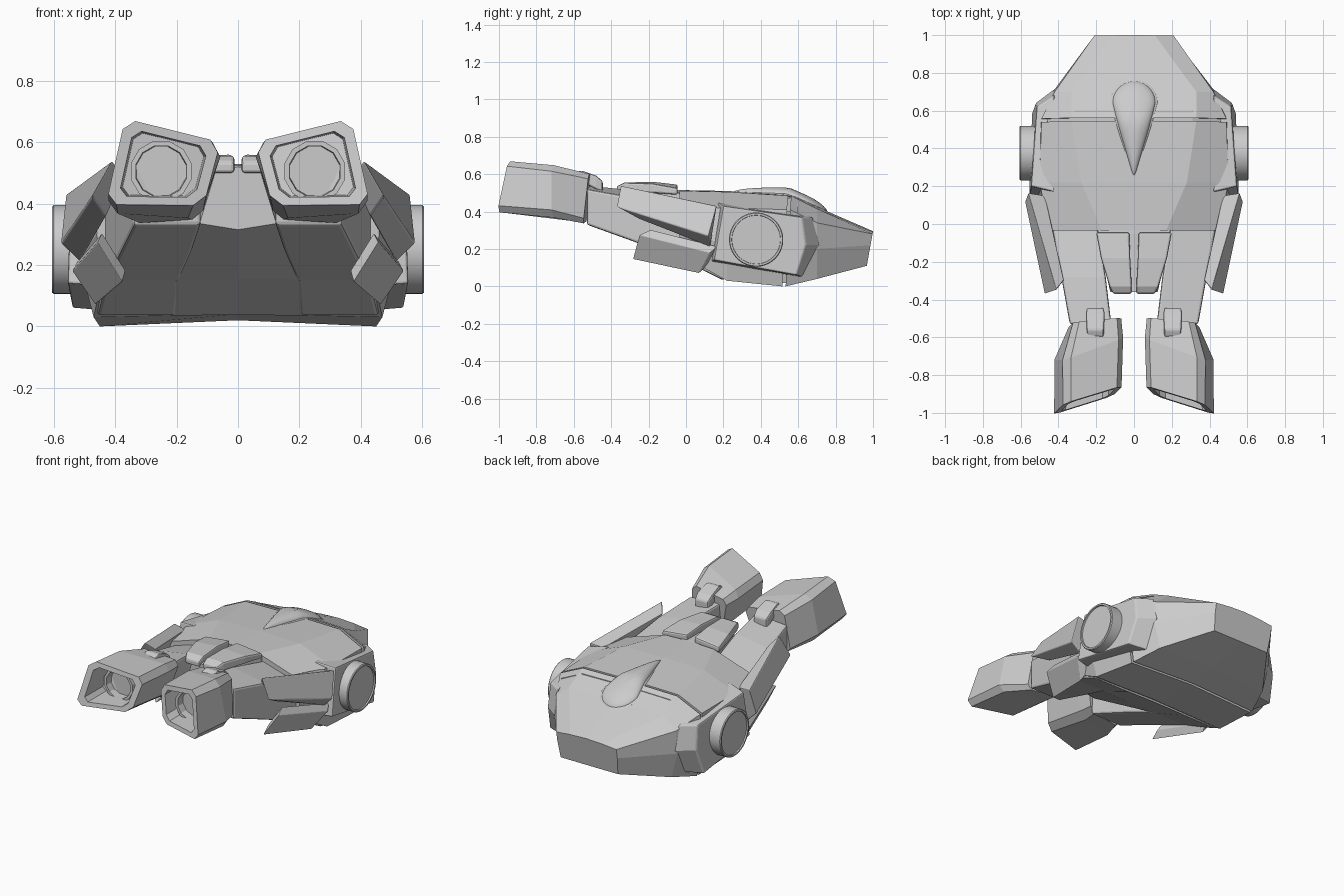
import bpy
import bmesh
import math
from mathutils import Vector

default_cube = bpy.data.objects.get("Cube")
if default_cube:
    bpy.data.objects.remove(default_cube)

GREY = (0.6, 0.6, 0.6, 1)
hull_grey = bpy.data.materials.new("hull_grey")
hull_grey.diffuse_color = GREY
hull_grey.use_nodes = True
hull_grey.node_tree.nodes["Principled BSDF"].inputs["Base Color"].default_value = GREY


def finish(name, mesh_data, mirrored=False, bevel=0.0, smooth=False):
    """Turn a bmesh into an object with its modifiers and material."""
    bmesh.ops.recalc_face_normals(mesh_data, faces=mesh_data.faces)
    mesh = bpy.data.meshes.new(name)
    mesh_data.to_mesh(mesh)
    mesh_data.free()
    mesh.materials.append(hull_grey)
    part = bpy.data.objects.new(name, mesh)
    bpy.context.collection.objects.link(part)
    if smooth:
        bpy.ops.object.select_all(action="DESELECT")
        part.select_set(True)
        bpy.context.view_layer.objects.active = part
        bpy.ops.object.shade_smooth_by_angle(angle=math.radians(35))
    if bevel:
        modifier = part.modifiers.new("edge_bevel", "BEVEL")
        modifier.width = bevel
        modifier.segments = 2
        modifier.limit_method = "ANGLE"
        modifier.angle_limit = math.radians(35)
    if mirrored:
        part.modifiers.new("mirror", "MIRROR")


def loft(name, rings, **options):
    """Skin a list of equal rings of points and cap both ends."""
    mesh_data = bmesh.new()
    loops = [[mesh_data.verts.new(point) for point in ring] for ring in rings]
    count = len(loops[0])
    for first, second in zip(loops, loops[1:]):
        for i in range(count):
            j = (i + 1) % count
            mesh_data.faces.new((first[i], first[j], second[j], second[i]))
    mesh_data.faces.new(loops[0])
    mesh_data.faces.new(loops[-1])
    finish(name, mesh_data, **options)


def section(y, half, lean=0.0):
    """Symmetric hull ring from half a cross-section, starting at top centre."""
    top = half[0][1]
    right = [Vector((x, y - lean * (top - z), z)) for x, z in half]
    left = [Vector((-p.x, p.y, p.z)) for p in reversed(right[1:-1])]
    return right + left


def shrink(ring, factor, shift=(0, 0, 0)):
    centre = sum(ring, Vector()) / len(ring)
    return [centre + (p - centre) * factor + Vector(shift) for p in ring]


def chamfer(corners, size):
    """Cut the corners of a four-sided ring."""
    ring = []
    for i, corner in enumerate(corners):
        here = Vector(corner)
        for other in (corners[i - 1], corners[(i + 1) % len(corners)]):
            ring.append(here + (Vector(other) - here).normalized() * size)
    return ring


def slab(y, inner, outer, bottom, top, slope=0.0):
    """Four-cornered ring across the y axis, lower at the outer top edge."""
    return [(inner, y, top), (outer, y, top - slope), (outer, y, bottom), (inner, y, bottom)]


def plate(name, face, inward, bevel):
    """Thick plate from its outer face, with the back slightly smaller."""
    outer = [Vector(p) for p in face]
    loft(name, [outer, shrink(outer, .94, inward)], mirrored=True, bevel=bevel)


def disc(centre, radius, axis, sides):
    """Ring of points around the x or y axis."""
    ring = []
    for i in range(sides):
        angle = math.tau * (i + 0.5) / sides
        a, b = radius * math.cos(angle), radius * math.sin(angle)
        ring.append(Vector(centre) + Vector((0, a, b) if axis == "x" else (a, 0, b)))
    return ring


# Hull: front and rear shells with a seam, and a core filling the seam
front_edge = section(-.035, [(0, .515), (.17, .51), (.45, .42), (.46, .3), (.44, .17), (0, .17)])
waist = section(.22, [(0, .51), (.28, .505), (.5, .42), (.52, .22), (.47, .03), (0, .04)])
seam_half = [(0, .49), (.33, .485), (.49, .41), (.5, .22), (.45, 0), (0, .02)]
shoulder = section(.7, [(0, .425), (.33, .415), (.42, .34), (.43, .2), (.39, .04), (0, .05)])
tail = section(1, [(0, .295), (.11, .29), (.21, .28), (.21, .22), (.2, .11), (0, .11)], .18)
loft("hull_front", [front_edge, waist, section(.545, seam_half, .06)])
loft("hull_rear", [section(.562, seam_half, .06), shoulder, tail])
loft("hull_core", [shrink(section(.4, seam_half), .95), shrink(section(.6, seam_half), .93)])

# Teardrop dome on the back, draped over the hull top
def deck_height(y):
    return .51 - .04 * max(y - .05, 0) if y < .55 else .49 - .45 * (y - .55)


def teardrop(name, radius, height, length):
    mesh_data = bmesh.new()
    bmesh.ops.create_uvsphere(mesh_data, u_segments=40, v_segments=16, radius=1)
    for vert in mesh_data.verts:
        x, y, z = vert.co
        if y < 0:
            x *= (1 + y * .75)
            y *= length / radius
        y = .642 + y * radius
        vert.co = (x * radius, y, deck_height(y) + z * height)
    finish(name, mesh_data, smooth=True)


teardrop("dome", .114, .04, .39)
teardrop("dome_rim", .124, .012, .4)

# Arms reaching forward from the hull
loft("arm", [slab(-.53, .12, .34, .33, .54, .02), slab(-.28, .15, .385, .24, .515, .04),
             slab(-.04, .19, .43, .15, .47, .07), slab(.2, .2, .46, .032, .43, .06)],
     mirrored=True, bevel=.012)

# Keel block between the arms, under the deck plates
loft("keel", [section(-.36, [(0, .52), (.07, .515), (.125, .335), (0, .315)]),
              section(-.05, [(0, .515), (.19, .5), (.2, .155), (0, .155)]),
              section(.2, [(0, .49), (.2, .48), (.22, .035), (0, .038)])])

# Pair of deck plates
loft("deck_plate", [slab(-.37, .012, .11, .5, .535), slab(-.33, .012, .13, .5, .555),
                    slab(-.18, .02, .175, .5, .56, .01), slab(-.045, .025, .2, .49, .545, .02)],
     mirrored=True, bevel=.01)

# Pods: outer shell, slanted rim and recess in one skin
pod_back = chamfer([(.32, -.52, .605), (.06, -.495, .575), (.12, -.53, .35), (.35, -.55, .335)], .03)
pod_middle = chamfer([(.37, -.72, .655), (.045, -.6, .59), (.125, -.62, .35), (.43, -.72, .37)], .04)
pod_front = chamfer([(.368, -.95, .677), (.057, -.855, .6), (.112, -.91, .393), (.43, -1.01, .397)], .036)
pod_mouth = shrink(pod_front, .78)
loft("pod", [pod_back, pod_middle, pod_front, pod_mouth,
             shrink(pod_mouth, .95, (0, .17, 0))], mirrored=True)

# Lens barrel inside each pod
lens = (.25, -.84, .505)
barrel = disc(lens, .102, "y", 12)
bore = shrink(barrel, .84)
loft("lens_barrel", [shrink(barrel, 1, (0, .1, 0)), barrel, bore,
                     shrink(bore, .97, (0, .05, 0))], mirrored=True)

# Clip joining each pod to its arm
loft("pod_clip", [slab(-.6, .16, .25, .56, .605), slab(-.56, .16, .25, .56, .62),
                  slab(-.48, .155, .255, .52, .592), slab(-.445, .16, .25, .5, .562)],
     mirrored=True, bevel=.01)

# Upper side flap, swept outward toward the rear
loft("upper_flap", [[(.41, -.35, .54), (.475, -.37, .425), (.43, -.25, .36), (.37, -.3, .49)],
                    [(.56, .165, .43), (.577, .12, .27), (.515, .13, .21), (.47, .15, .42)]],
     mirrored=True, bevel=.006)

# Lower side flap, facing outward and down
plate("lower_flap", [(.376, -.285, .145), (.457, -.25, .275), (.54, .13, .18), (.465, .07, .07)],
      (-.015, .05, .035), .004)

# Hip plate on each flank, with a round cap
loft("hip_plate", [[(.42, .17, .45), (.42, .13, .13), (.42, .62, .05), (.42, .715, .22), (.42, .68, .37)],
                   [(.545, .2, .43), (.555, .15, .14), (.54, .59, .06), (.52, .64, .22), (.515, .62, .37)]],
     mirrored=True, bevel=.008)
cap = disc((.5, .375, .25), .145, "x", 48)
cap_face = shrink(cap, .97, (.105, 0, 0))
loft("hip_cap", [cap, shrink(cap, 1, (.1, 0, 0)), cap_face, shrink(cap_face, .93),
                 shrink(cap_face, .92, (-.008, 0, 0))], mirrored=True, smooth=True)
